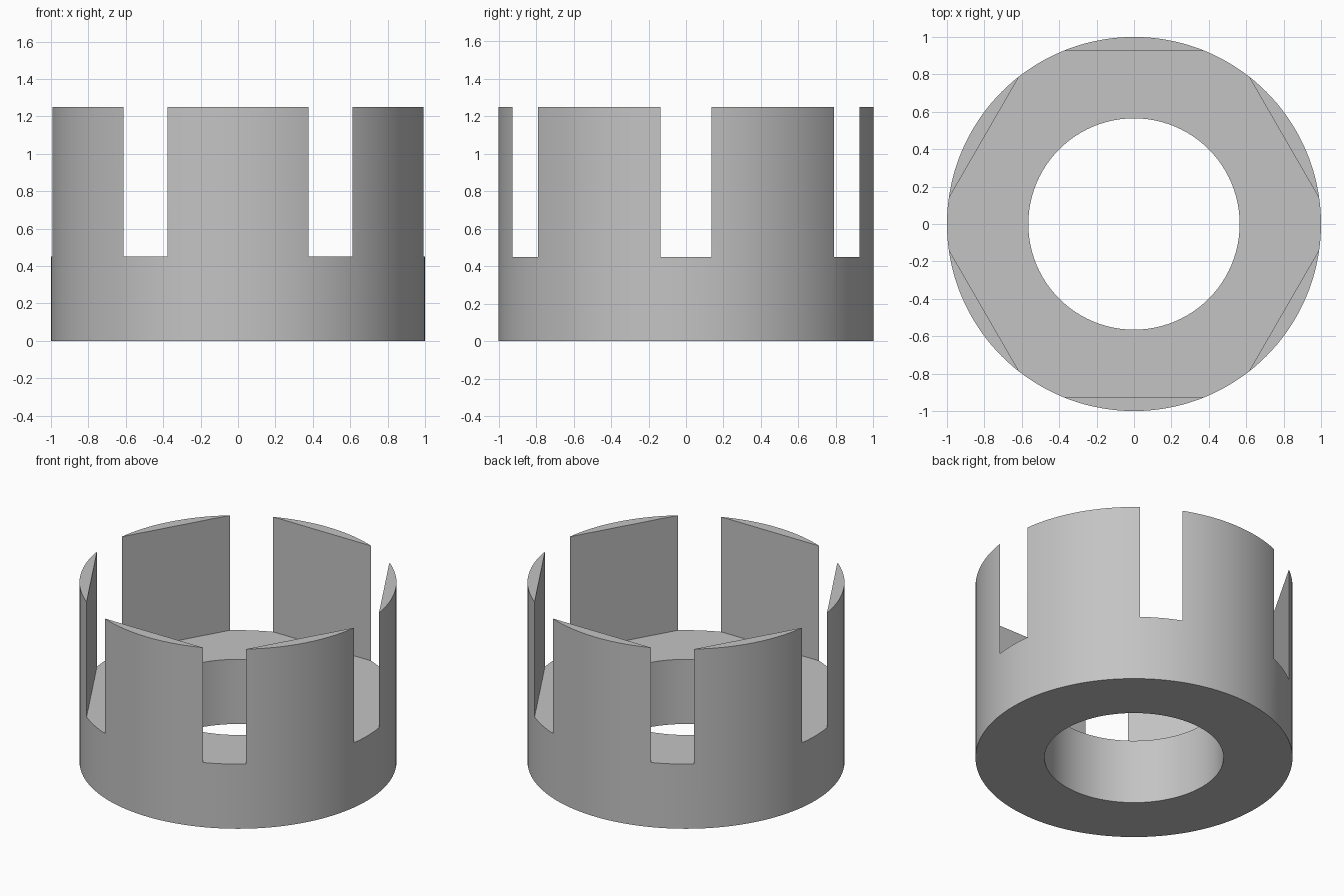
import bpy, bmesh, math

# Remove the default cube
cube = bpy.data.objects.get("Cube")
if cube:
    bpy.data.objects.remove(cube, do_unlink=True)

RADIUS, BORE, HEIGHT, FLOOR = 1.0, 0.565, 1.25, 0.45
HEX_APOTHEM = 0.926  # flat-to-centre distance of the hexagonal socket

grey = bpy.data.materials.new("plain_grey")
grey.use_nodes = True
colour = (0.55, 0.55, 0.55, 1.0)
grey.diffuse_color = colour
grey.node_tree.nodes["Principled BSDF"].inputs["Base Color"].default_value = colour


def prism(name, sides, radius, z0, z1):
    """Upright prism with its first corner on +x."""
    bm = bmesh.new()
    ring = [bm.verts.new((radius * math.cos(math.tau * i / sides),
                          radius * math.sin(math.tau * i / sides), z0))
            for i in range(sides)]
    base = bm.faces.new(ring)
    top = bmesh.ops.extrude_face_region(bm, geom=[base])["geom"]
    bmesh.ops.translate(bm, vec=(0, 0, z1 - z0),
                        verts=[g for g in top if isinstance(g, bmesh.types.BMVert)])
    bmesh.ops.recalc_face_normals(bm, faces=bm.faces)
    mesh = bpy.data.meshes.new(name)
    bm.to_mesh(mesh)
    bm.free()
    mesh.materials.append(grey)
    obj = bpy.data.objects.new(name, mesh)
    bpy.context.scene.collection.objects.link(obj)
    return obj


def cut(target, cutter):
    """Subtract the cutter, then discard it."""
    cutter.hide_render = True
    mod = target.modifiers.new("cut", 'BOOLEAN')
    mod.operation, mod.solver, mod.object = 'DIFFERENCE', 'EXACT', cutter
    bpy.ops.object.select_all(action='DESELECT')
    bpy.context.view_layer.objects.active = target
    target.select_set(True)
    bpy.ops.object.modifier_apply(modifier=mod.name)
    bpy.data.objects.remove(cutter, do_unlink=True)


# Round body
body = prism("slotted_collar", 144, RADIUS, 0, HEIGHT)

# Round bore through the base
cut(body, prism("bore_cutter", 96, BORE, -0.2, HEIGHT + 0.2))

# Hexagonal socket: its corners break through the wall and open the six slots
cut(body, prism("socket_cutter", 6, HEX_APOTHEM / math.cos(math.pi / 6),
                FLOOR, HEIGHT + 0.3))

# Smooth round walls, crisp edges
bpy.ops.object.shade_smooth_by_angle(angle=math.radians(30))
